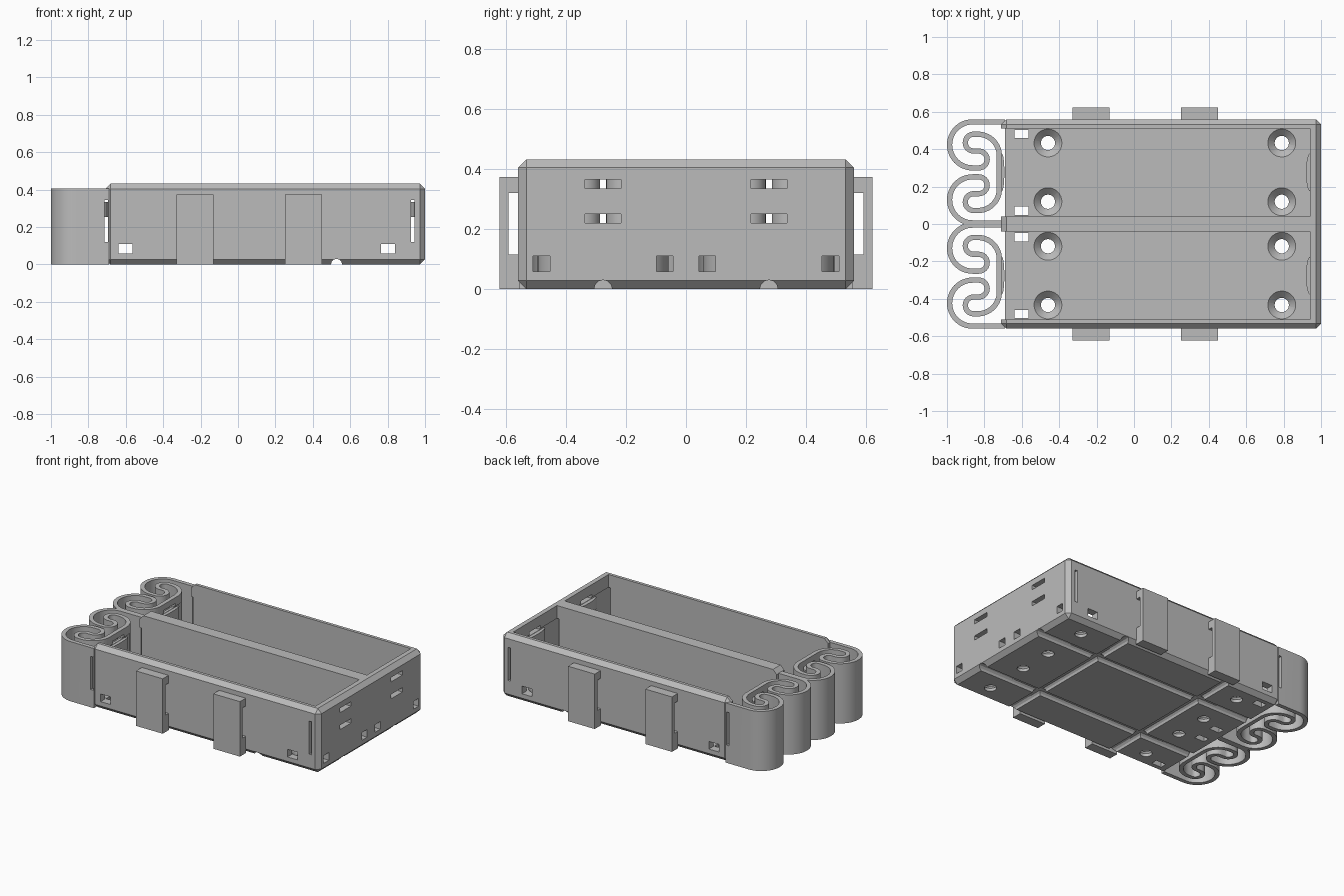
import bpy, bmesh
from math import pi, sin, cos
from mathutils import Matrix, Vector

if "Cube" in bpy.data.objects:
    bpy.data.objects.remove(bpy.data.objects["Cube"])

grey = bpy.data.materials.new("plain grey")
grey.use_nodes = True
grey.diffuse_color = (0.5, 0.5, 0.5, 1)
grey.node_tree.nodes["Principled BSDF"].inputs["Base Color"].default_value = (0.5, 0.5, 0.5, 1)

CELL = 0.276          # y of each cell bay
HALF = 0.235          # half width of a bay
FLOOR = 0.057
THICK = 0.028         # spring strip thickness
FAR = 0.94            # inner face of the end wall
NEAR = -0.69          # open end of the floor


def finish(name, bm):
    bmesh.ops.recalc_face_normals(bm, faces=bm.faces)
    me = bpy.data.meshes.new(name)
    bm.to_mesh(me)
    bm.free()
    me.materials.append(grey)
    ob = bpy.data.objects.new(name, me)
    bpy.context.collection.objects.link(ob)
    return ob


def box(name, x, y, z, bevel=0):
    bm = bmesh.new()
    bmesh.ops.create_cube(bm, size=1)
    for v in bm.verts:
        v.co = [lo + (c + 0.5) * (hi - lo) for c, (lo, hi) in zip(v.co, (x, y, z))]
    if bevel:
        bmesh.ops.bevel(bm, geom=bm.edges[:], offset=bevel, segments=1, affect='EDGES')
    return finish(name, bm)


def cone(name, r1, r2, depth, loc, rot=Matrix(), sides=32, scale=(1, 1, 1)):
    bm = bmesh.new()
    bmesh.ops.create_cone(bm, cap_ends=True, segments=sides, radius1=r1, radius2=r2, depth=depth)
    bm.transform(Matrix.Translation(loc) @ rot @ Matrix.Diagonal((*scale, 1)))
    return finish(name, bm)


def prism(name, pts, z0, z1):
    bm = bmesh.new()
    face = bm.faces.new([bm.verts.new((x, y, z0)) for x, y in pts])
    ext = bmesh.ops.extrude_face_region(bm, geom=[face])
    for v in ext["geom"]:
        if isinstance(v, bmesh.types.BMVert):
            v.co.z = z1
    return finish(name, bm)


def cut(cutter, *targets):
    for t in targets:
        mod = t.modifiers.new("cut", 'BOOLEAN')
        mod.operation = 'DIFFERENCE'
        mod.solver = 'EXACT'
        mod.object = cutter
        bpy.context.view_layer.objects.active = t
        bpy.ops.object.modifier_apply(modifier=mod.name)
    bpy.data.objects.remove(cutter)


def arc(cx, cy, r, a0, a1, n=16):
    return [Vector((cx + r * cos(a0 + (a1 - a0) * i / n), cy + r * sin(a0 + (a1 - a0) * i / n)))
            for i in range(n + 1)]


# Folded spring: half path in local y, mirrored about the bay centre
def spring(name, cy):
    wall, low, r = 0.27, 0.024, 0.045
    ring = (wall - low) / 2
    top = low + 4 * r
    big = 0.115
    half = [Vector((NEAR, wall))]
    half += arc(-1 + THICK / 2 + ring, low + ring, ring, pi / 2, 3 * pi / 2, 24)
    half += arc(-0.83, low + r, r, -pi / 2, pi / 2)
    half += arc(-0.857, low + 3 * r, r, 3 * pi / 2, pi / 2)
    half += arc(-0.835, top - big, big, pi / 2, 0, 20)
    path = half + [Vector((p.x, -p.y)) for p in reversed(half)]
    left, right = [], []
    for i, p in enumerate(path):
        t = path[min(i + 1, len(path) - 1)] - path[max(i - 1, 0)]
        n = Vector((-t.y, t.x)).normalized() * THICK / 2
        left.append((p.x + n.x, p.y + n.y + cy))
        right.append((p.x - n.x, p.y - n.y + cy))
    bm = bmesh.new()
    rows = [[bm.verts.new((*q, z)) for q, z in ((a, 0), (b, 0), (b, 0.405), (a, 0.405))]
            for a, b in zip(left, right)]
    for r0, r1 in zip(rows, rows[1:]):
        for k in range(4):
            bm.faces.new((r0[k], r0[k - 1], r1[k - 1], r1[k]))
    bm.faces.new(rows[0])
    bm.faces.new(rows[-1])
    return finish(name, bm)


# Tray with chamfered edges
tray = box("tray", (-0.71, 1), (-0.56, 0.56), (0, 0.432), 0.028)
along_x = Matrix.Rotation(pi / 2, 4, 'Y')
along_y = Matrix.Rotation(pi / 2, 4, 'X')
springs = []

for side, label in ((1, "left"), (-1, "right")):
    c = side * CELL
    bay = (c - HALF, c + HALF)
    cut(box("bay_cut", (-0.8, FAR), bay, (FLOOR, 0.6)), tray)
    cut(box("end_cut", (-0.8, NEAR), bay, (-0.1, 0.5)), tray)
    cut(cone("trough_cut", 0.23, 0.23, 1.735, (0.0675, c, 0.27), along_x, 64), tray)

    # Countersunk screw holes
    for x in (-0.46, 0.79):
        for y in (c - 0.157, c + 0.157):
            cut(cone("hole_cut", 0.038, 0.038, 0.3, (x, y, 0)), tray)
            cut(cone("sink_cut", 0.036, 0.077, 0.041, (x, y, 0.039)), tray)

    # Wire openings in floor and end wall
    for s in (-1, 1):
        y = c + s * 0.205
        cut(box("wire_cut", (-0.64, -0.565), (y - 0.022, y + 0.022), (-0.1, 0.1)), tray)
        cut(box("wire_cut", (0.9, 1.1), (y - 0.028, y + 0.028), (0.058, 0.11)), tray)

    # Engraved polarity marks and cell outline
    e, z = c + 0.145, FLOOR - 0.008
    cut(box("minus_cut", (-0.175, -0.145), (e - 0.06, e + 0.06), (z, 0.1)), tray)
    shape = [(0, -0.05), (0.335, -0.05), (0.335, -0.025), (0.37, -0.025)]
    shape += [(x, -y) for x, y in reversed(shape)]
    cut(prism("cell_cut", [(x, y + e) for x, y in shape], z, 0.1), tray)
    a, b = 0.015, 0.06
    plus = [(a, a), (a, b), (-a, b), (-a, a), (-b, a), (-b, -a),
            (-a, -a), (-a, -b), (a, -b), (a, -a), (b, -a), (b, a)]
    cut(prism("plus_cut", [(x + 0.5, y + e) for x, y in plus], z, 0.1), tray)

    # Lengthwise groove underneath
    cut(cone("groove_cut", 0.03, 0.03, 3, (0, c, 0), along_x, 12), tray)

    # Spring and contact bumps
    sp = spring(label + "_spring", c)
    springs.append(sp)
    for x, end in ((FAR, "end"), (-0.706, "spring")):
        w = 0.02 if end == "end" else 0.013
        cone(f"{label}_{end}_contact_bump", 0.1, 0.1, 0.08, (x, c, 0.293), scale=(w * 10, 1, 1))

    # Contact slots through the end wall and spring plate
    for z in (0.235, 0.35):
        for x, target in (((0.9, 1.1), tray), ((-0.75, -0.7), sp)):
            cut(box("slot_cut", x, (c - 0.06, c + 0.06), (z - 0.015, z + 0.015)), target)

# Openings running across the whole width
for x in (-0.705, 0.935):
    cut(box("slit_cut", (x - 0.01, x + 0.01), (-1, 1), (0.12, 0.345)), tray, *springs)
for x in (-0.602, 0.802):
    cut(box("window_cut", (x - 0.038, x + 0.038), (-1, 1), (0.058, 0.11)), tray)
for x in (-0.28, 0.527):
    cut(cone("groove_cut", 0.03, 0.03, 3, (x, 0, 0), along_y, 12), tray)

# Belt loops on both long sides
for side, label in ((1, "back"), (-1, "front")):
    for i, x in enumerate((-0.23, 0.35)):
        y = sorted((side * 0.555, side * 0.622))
        loop = box(f"{label}_belt_loop_{i + 1}", (x - 0.1, x + 0.1), y, (0, 0.373))
        y = sorted((side * 0.5, side * 0.592))
        cut(box("loop_cut", (x - 0.2, x + 0.2), y, (0.115, 0.32)), loop)

# Smooth curves while keeping edges sharp
bpy.ops.object.select_all(action='DESELECT')
for ob in [tray] + springs:
    ob.select_set(True)
    bpy.context.view_layer.objects.active = ob
bpy.ops.object.shade_smooth_by_angle(angle=pi / 7)
